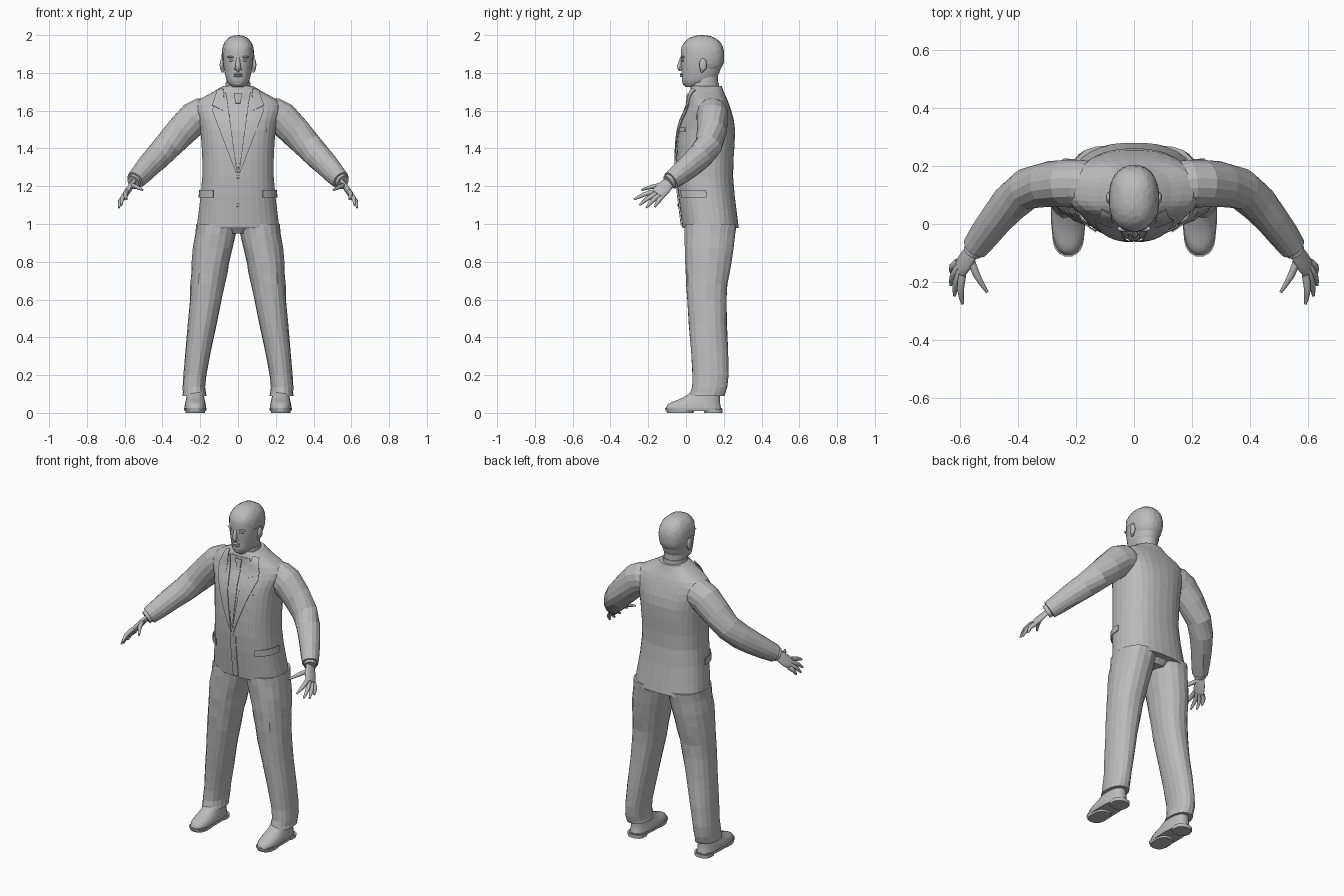
import bpy, bmesh, random
from math import sin, cos, asin, pi, copysign
from mathutils import Vector

random.seed(4)
default_cube = bpy.data.objects.get("Cube")
if default_cube:
    bpy.data.objects.remove(default_cube)

colour = (.5, .5, .5, 1)
grey = bpy.data.materials.new("plain_grey")
grey.use_nodes = True
grey.diffuse_color = colour
grey.node_tree.nodes["Principled BSDF"].inputs["Base Color"].default_value = colour


def finish(name, bm, mirror=False, smooth=False, thickness=0):
    bmesh.ops.recalc_face_normals(bm, faces=bm.faces)
    mesh = bpy.data.meshes.new(name)
    bm.to_mesh(mesh)
    bm.free()
    part = bpy.data.objects.new(name, mesh)
    bpy.context.collection.objects.link(part)
    mesh.materials.append(grey)
    if thickness:
        part.modifiers.new("Thickness", 'SOLIDIFY').thickness = thickness
    if mirror:
        part.modifiers.new("Mirror", 'MIRROR').use_mirror_merge = False
    if smooth:
        bpy.ops.object.select_all(action='DESELECT')
        part.select_set(True)
        bpy.context.view_layer.objects.active = part
        bpy.ops.object.shade_smooth_by_angle(angle=pi / 4)
    return part


def power(value, exponent):
    return copysign(abs(value) ** exponent, value)


def spline(rows, steps):
    """Smooth curve through rows of numbers."""
    rows = [Vector(row) for row in rows]
    padded = [rows[0]] + rows + [rows[-1]]
    result = []
    for before, start, end, after in zip(padded, padded[1:], padded[2:], padded[3:]):
        leave, arrive = (end - before) / 2, (after - start) / 2
        for step in range(steps):
            t = step / steps
            blend = t * t * (3 - 2 * t)
            result.append(start.lerp(end, blend) + leave * t * (1 - t) ** 2 - arrive * t * t * (1 - t))
    return result + [rows[-1]]


def bridge(bm, loops, closed):
    for lower, upper in zip(loops, loops[1:]):
        for i in range(len(lower) if closed else len(lower) - 1):
            j = (i + 1) % len(lower)
            bm.faces.new((lower[i], lower[j], upper[j], upper[i]))


def loft(name, rings, sides=20, squareness=2, creases=0, **options):
    """Skin super-ellipse rings given as centre and two half axes."""
    bm = bmesh.new()
    loops = []
    for centre, across, along in rings:
        loop = []
        for i in range(sides):
            angle = 2 * pi * (i + .5) / sides
            arm = across * power(sin(angle), 2 / squareness) - along * power(cos(angle), 2 / squareness)
            loop.append(bm.verts.new(centre + arm * (1 + random.uniform(-creases, creases))))
        loops.append(loop)
    bridge(bm, loops, closed=True)
    bm.faces.new(loops[0])
    bm.faces.new(loops[-1])
    return finish(name, bm, **options)


def stack(name, rows, x=0, steps=3, **options):
    """Level rings: y, z, half width, half depth and optional sideways shift."""
    rings = []
    for y, z, width, depth, *shift in spline(rows, steps):
        rings.append((Vector((x + sum(shift), y, z)), Vector((width, 0, 0)), Vector((0, depth, 0))))
    return loft(name, rings, **options)


def tube(name, rows, flatness=1, wide=(0, 0, 1), **options):
    """Round limb along rows of x, y, z, radius."""
    rows = spline(rows, 2)
    path = [row.xyz for row in rows]
    rings = []
    for i, point in enumerate(path):
        ahead = path[min(i + 1, len(path) - 1)] - path[max(i - 1, 0)]
        side = ahead.cross(Vector(wide)).normalized()
        up = side.cross(ahead.normalized())
        rings.append((point, side * rows[i].w * flatness, up * rows[i].w))
    return loft(name, rings, **options)


def blob(name, centre, size, **options):
    bm = bmesh.new()
    bmesh.ops.create_icosphere(bm, subdivisions=3, radius=1)
    for vert in bm.verts:
        vert.co = Vector(centre) + Vector(size) * vert.co
    return finish(name, bm, smooth=True, **options)


# Jacket body
jacket_keys = [(.13, .98, .22, .15), (.1, 1.25, .19, .15), (.11, 1.5, .2, .15),
               (.12, 1.63, .23, .11), (.11, 1.7, .13, .09), (.11, 1.73, .08, .08)]
jacket_rows = spline(jacket_keys, 3)
jacket_squareness = 2.4
stack("jacket", jacket_keys, sides=32, squareness=jacket_squareness)


def jacket_ring(z):
    for lower, upper in zip(jacket_rows, jacket_rows[1:]):
        if z <= upper.y:
            break
    return lower.lerp(upper, (z - lower.y) / (upper.y - lower.y))


def jacket_angle(x, z):
    return copysign(asin(min(abs(x) / jacket_ring(z).z, 1) ** (jacket_squareness / 2)), x)


def plate(name, left, right, lift, steps=10, columns=6, **options):
    """Thin sheet laid on the jacket between two straight (x, z) edges."""
    bm = bmesh.new()
    grid = []
    for i in range(steps + 1):
        ends = [Vector(edge[0]).lerp(Vector(edge[1]), i / steps) for edge in (left, right)]
        start, end = [Vector((jacket_angle(x, z), z)) for x, z in ends]
        row = []
        for j in range(columns + 1):
            angle, z = start.lerp(end, j / columns)
            y, _, width, depth = jacket_ring(z)
            row.append(bm.verts.new(((width + lift) * power(sin(angle), 2 / jacket_squareness),
                                     y - (depth + lift) * power(cos(angle), 2 / jacket_squareness), z)))
        grid.append(row)
    bridge(bm, grid, closed=False)
    return finish(name, bm, thickness=.004, **options)


def strip(name, top, bottom, z_top, z_bottom, lift):
    """Centred plate with a half width at each end."""
    plate(name, [(-top, z_top), (-bottom, z_bottom)], [(top, z_top), (bottom, z_bottom)], lift)


def flap(name, x, z, width, height, lift, **options):
    plate(name, [(x, z), (x, z - height)], [(x + width, z), (x + width, z - height)], lift, **options)


# Shirt, tie and jacket details
button_height = 1.27
strip("shirt_front", .06, .002, 1.7, button_height, lift=.004)
strip("tie", .012, .02, 1.68, 1.5, lift=.009)
strip("tie_end", .02, .003, 1.5, button_height, lift=.009)
strip("tie_knot", .02, .012, 1.69, 1.64, lift=.014)
plate("lapels", [(.06, 1.7), (.004, button_height)], [(.13, 1.6), (.01, button_height)], lift=.011, mirror=True)
plate("lapel_collars", [(.07, 1.72), (.07, 1.6)], [(.1, 1.71), (.13, 1.63)], lift=.014, mirror=True)
flap("pocket_flaps", .125, 1.18, width=.08, height=.04, lift=.01, mirror=True)
flap("breast_pocket", .09, 1.51, width=.06, height=.02, lift=.006)
flap("front_overlap", -.015, button_height, width=.035, height=.28, lift=.006)
for z in (1.25, 1.1):
    y, _, _, depth = jacket_ring(z)
    blob("button", (0, y - depth - .006, z), (.009, .004, .009))
stack("jacket_collar", [(.11, 1.69, .11, .095), (.11, 1.73, .08, .08)])
stack("shirt_collar", [(.1, 1.69, .07, .08), (.1, 1.75, .067, .074)])

# Sleeves and cuffs
wrist = Vector((.545, -.08, 1.23))
tube("sleeves", [(.17, .135, 1.58, .09), (.23, .14, 1.56, .09), (.37, .12, 1.415, .077),
                 (.47, .02, 1.31, .065), (*wrist, .05)],
     flatness=.92, creases=.03, sides=16, mirror=True)
cuff_end = wrist + Vector((.01, -.015, -.01))
tube("shirt_cuffs", [(*wrist, .04), (*cuff_end, .04)], flatness=.85, mirror=True)

# Hands: palm, four fanned fingers and thumb
first_knuckle, last_knuckle = Vector((.59, -.175, 1.17)), Vector((.605, -.13, 1.14))
first_tip, last_tip = Vector((.59, -.275, 1.13)), Vector((.63, -.165, 1.09))
knuckles = first_knuckle.lerp(last_knuckle, .5)
tube("palms", [(*wrist, .028), (*wrist.lerp(knuckles, .6), .04), (*knuckles, .036)],
     flatness=.4, wide=first_knuckle - last_knuckle, mirror=True, smooth=True)


def finger(name, root, tip):
    bend = Vector((.007, 0, .005))
    tube(name, [(*root, .013), (*(root.lerp(tip, .5) + bend), .012), (*tip, .005)],
         sides=10, mirror=True, smooth=True)


for i, name in enumerate(("index_fingers", "middle_fingers", "ring_fingers", "little_fingers")):
    reach = Vector((.016, -.01, -.02)) * sin(pi * i / 3)
    finger(name, first_knuckle.lerp(last_knuckle, i / 3), first_tip.lerp(last_tip, i / 3) + reach)
finger("thumbs", wrist.lerp(first_knuckle, .4), Vector((.505, -.235, 1.18)))

# Trousers, leaning outwards towards the feet
stack("trouser_seat", [(.13, .95, .1, .09), (.13, 1, .19, .13)], sides=24)
stack("trouser_legs", [(.13, 1, .11, .14, .11), (.12, .8, .1, .125, .145), (.11, .6, .085, .105, .17),
                       (.13, .2, .06, .095, .228), (.11, .09, .063, .093, .23)],
      sides=18, squareness=2.2, creases=.025, mirror=True)

# Shoes
shoe = dict(x=.226, squareness=2.5, mirror=True)
stack("shoe_soles", [(.04, .01, .058, .15), (.04, .026, .06, .153)], steps=1, **shoe)
stack("shoe_heels", [(.145, 0, .052, .05), (.145, .02, .054, .05)], steps=1, **shoe)
stack("shoe_treads", [(-.03, 0, .05, .07), (-.03, .02, .055, .08)], steps=1, **shoe)
stack("shoe_uppers", [(.04, .024, .058, .148), (.045, .05, .055, .137), (.08, .08, .048, .1),
                      (.12, .13, .04, .06)], smooth=True, **shoe)

# Neck and head
stack("neck", [(.1, 1.66, .065, .07), (.1, 1.8, .06, .07)], smooth=True)
stack("head", [(.03, 1.725, .03, .03), (.06, 1.75, .055, .08), (.077, 1.8, .071, .1),
               (.08, 1.87, .08, .108), (.084, 1.94, .077, .107), (.084, 1.98, .05, .07)],
      sides=28, squareness=2.2, smooth=True)

# Face
tube("nose", [(0, -.02, 1.885, .008), (0, -.034, 1.835, .014), (0, -.025, 1.815, .012)],
     wide=(0, 1, 0), smooth=True)
blob("nostrils", (.012, -.027, 1.822), (.009, .01, .007), mirror=True)
blob("brows", (.034, -.016, 1.884), (.024, .01, .006), mirror=True)
blob("eyes", (.032, -.012, 1.866), (.014, .012, .007), mirror=True)
for name, z in (("upper_lip", 1.793), ("lower_lip", 1.783)):
    blob(name, (0, -.022, z), (.024, .01, .006))
blob("chin", (0, 0, 1.746), (.024, .018, .016))
blob("ear_rims", (.086, .09, 1.842), (.011, .02, .034), mirror=True)
blob("ear_lobes", (.082, .084, 1.815), (.008, .011, .014), mirror=True)

# Short tousled hair, trimmed along the hairline
bm = bmesh.new()
bmesh.ops.create_icosphere(bm, subdivisions=5, radius=1)
for vert in bm.verts:
    rounded = Vector([power(c, .86) for c in vert.co]) * random.uniform(.98, 1)
    vert.co = Vector((0, .086, 1.89)) + rounded * Vector((.087, .117, .11))


def below_hairline(point):
    fringe, temple, nape = 1.93, 1.88, 1.8
    edge = fringe if point.y < .02 else temple if point.y < .1 else nape
    return point.z < edge


bald = [face for face in bm.faces if below_hairline(face.calc_center_median())]
bmesh.ops.delete(bm, geom=bald, context='FACES')
finish("hair", bm, smooth=True)
